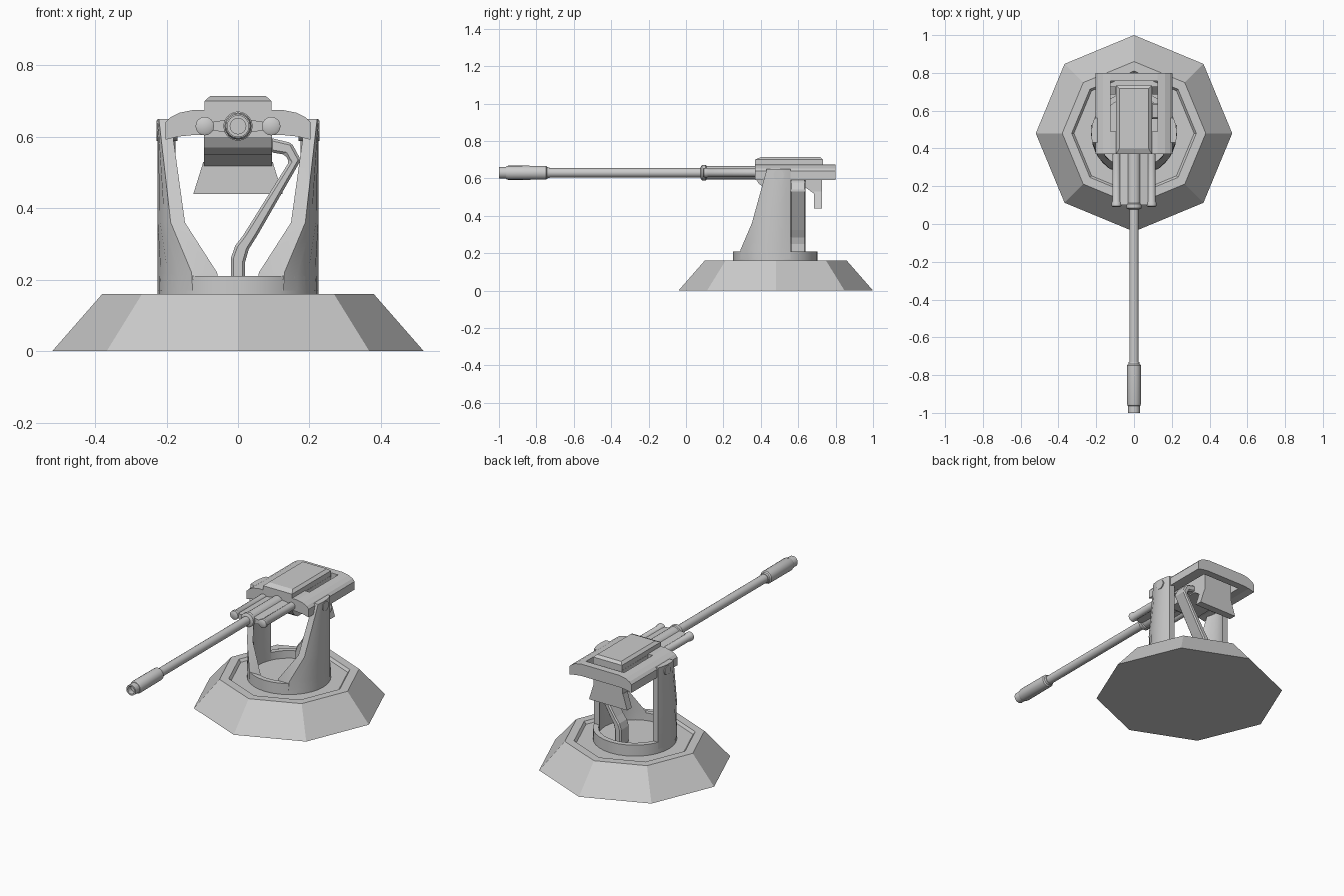
import bpy, bmesh, math

if "Cube" in bpy.data.objects:
    bpy.data.objects.remove(bpy.data.objects["Cube"])

CY = 0.48      # centre of the base in y
GZ = 0.63      # height of the gun axis


def loft(name, sections, smooth=False):
    """Skin a row of equal-length closed sections and cap both ends."""
    bm = bmesh.new()
    rings = [[bm.verts.new(p) for p in s] for s in sections]
    n = len(rings[0])
    for a, b in zip(rings, rings[1:]):
        for i in range(n):
            j = (i + 1) % n
            bm.faces.new((a[i], a[j], b[j], b[i]))
    bm.faces.new(rings[0])
    bm.faces.new(rings[-1])
    bmesh.ops.recalc_face_normals(bm, faces=bm.faces)
    me = bpy.data.meshes.new(name)
    bm.to_mesh(me)
    bm.free()
    ob = bpy.data.objects.new(name, me)
    bpy.context.collection.objects.link(ob)
    if smooth:
        bpy.ops.object.select_all(action='DESELECT')
        bpy.context.view_layer.objects.active = ob
        ob.select_set(True)
        bpy.ops.object.shade_smooth_by_angle(angle=math.radians(35))
    return ob


def lathe(name, profile, n, axis, centre, smooth=False):
    """Profile of (radius, position along axis)."""
    secs = []
    for r, t in profile:
        ring = []
        for i in range(n):
            a = 2 * math.pi * i / n
            u, v = r * math.cos(a), r * math.sin(a)
            p = {'x': (t, u, v), 'y': (u, t, v), 'z': (u, v, t)}[axis]
            ring.append([c + d for c, d in zip(centre, p)])
        secs.append(ring)
    return loft(name, secs, smooth)


def prism_y(name, xz, y0, y1):
    return loft(name, [[(x, y, z) for x, z in xz] for y in (y0, y1)])


def prism_x(name, yz, x0, x1):
    return loft(name, [[(x, y, z) for y, z in yz] for x in (x0, x1)])


# Octagonal base with a recessed top
lathe("base", [(.52, 0), (.38, .16), (.33, .16), (.318, .145)], 8, 'z', (0, CY, 0))

# Turntable ring, hollow with a low floor
lathe("turntable_ring", [(.225, .14), (.225, .21), (.195, .21), (.195, .165)],
      32, 'z', (0, CY - .003, 0), True)

# Curved arms cut from the same cylinder as the ring
for side, label in ((-1, "left"), (1, "right")):
    secs = []
    for z, front in ((.17, -.187), (.22, -.185), (.36, -.125), (.65, -.045)):
        sec = []
        for r in (.226, .194):
            a0, a1 = math.asin(front / r), math.asin(.083 / r)
            arc = [a0 + (a1 - a0) * k / 6 for k in range(7)]
            if r < .2:
                arc.reverse()
            sec += [(side * r * math.cos(a), CY - .003 + r * math.sin(a), z) for a in arc]
        secs.append(sec)
    loft(label + "_arm", secs, True)
    lathe(label + "_pivot", [(.028, .17 * side), (.028, .228 * side)],
          16, 'x', (0, .495, .617), True)

# Bent feed duct from the turntable to the receiver
duct = prism_y("feed_duct", [
    (-.02, .16), (-.02, .26), (-.008, .295), (.015, .325), (.143, .53), (.132, .55), (.09, .557),
    (.09, .597), (.15, .583), (.176, .535), (.055, .325), (.03, .285), (.02, .25), (.02, .16)],
    .557, .64)
bev = duct.modifiers.new("Bevel", 'BEVEL')
bev.width = .007
bev.segments = 1

# Arched top plate: two wings joined by front and rear bridges
wing = [(.125, .675), (.165, .667), (.19, .654), (.203, .64),
        (.203, .592), (.165, .601), (.125, .605)]
for side, label in ((-1, "left"), (1, "right")):
    prism_y(label + "_wing", [(side * x, z) for x, z in wing], .37, .80)
bridge = [(-.125, .675), (.125, .675), (.125, .605), (-.125, .605)]
prism_y("front_bridge", bridge, .37, .49)
prism_y("rear_bridge", bridge, .757, .80)

# Receiver under the cover, with its sloped underside
prism_x("receiver", [(.372, .67), (.372, .60), (.39, .57), (.42, .55), (.64, .55), (.685, .518),
                     (.728, .518), (.728, .67)], -.095, .095)

# Flared plate hanging at the rear
loft("rear_flap", [[(-w, .685, z), (w, .685, z), (w, .728, z), (-w, .728, z)]
                   for w, z in ((.125, .44), (.097, .53))])

# Chamfered top cover
loft("top_cover", [[(-w, y0, z), (w, y0, z), (w, y1, z), (-w, y1, z)]
                   for w, y0, y1, z in ((.094, .37, .733, .66), (.094, .37, .733, .70),
                                        (.078, .40, .718, .714))])

# Barrel shroud, flanking recoil tubes and the webs between them
lathe("barrel_shroud", [(.036, .38), (.036, .11), (.041, .105), (.041, .085), (.03, .078)],
      20, 'y', (0, 0, GZ), True)
for side, label in ((-1, "left"), (1, "right")):
    lathe(label + "_recoil_tube",
          [(.022, .38), (.022, .12), (.026, .112), (.026, .095), (.018, .09)],
          16, 'y', (side * .093, 0, GZ), True)
    prism_y(label + "_tube_web", [(side * .02, GZ + .02), (side * .1, GZ + .007),
                                  (side * .1, GZ - .007), (side * .02, GZ - .02)], .1, .38)

# Long barrel with muzzle brake
lathe("barrel", [(.025, .12), (.025, -.76)], 16, 'y', (0, 0, GZ), True)
lathe("muzzle", [(.028, -.73), (.030, -.742), (.037, -.748), (.038, -.95), (.034, -.962),
                 (.031, -.963), (.031, -1.0), (.022, -1.0), (.022, -.97)],
      16, 'y', (0, 0, GZ), True)
